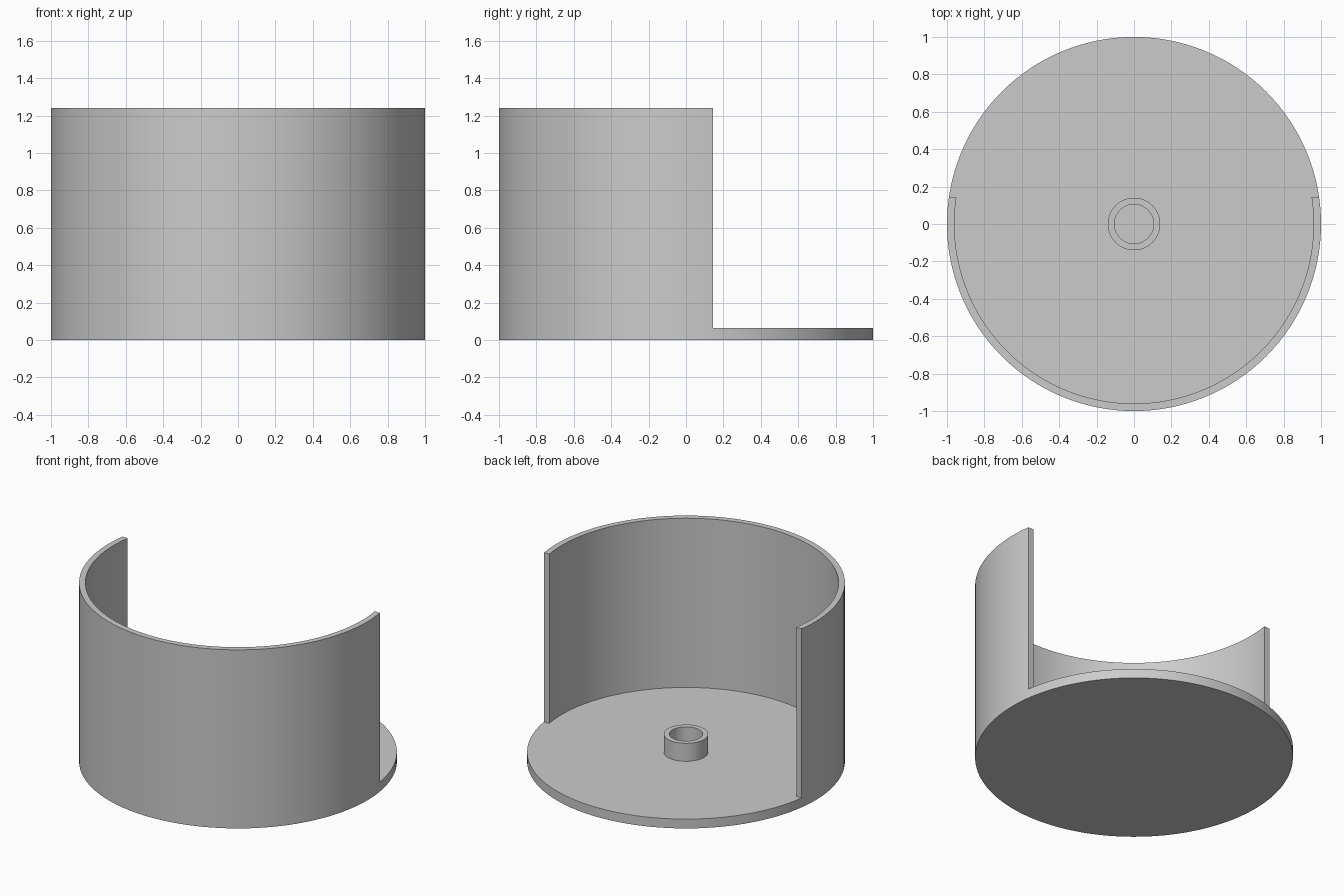
import bpy, bmesh
from math import sin, cos, asin, pi, radians

if "Cube" in bpy.data.objects:
    bpy.data.objects.remove(bpy.data.objects["Cube"])

HEIGHT, FLOOR = 1.24, 0.065        # overall height, floor thickness
OUTER, INNER = 1.0, 0.96           # wall radii
CUT_Y = 0.145                      # where the wall stops
BOSS_OUT, BOSS_IN, BOSS_TOP = 0.14, 0.105, 0.19
SEGMENTS = 128

grey = bpy.data.materials.new("plain grey")
grey.use_nodes = True
colour = (0.6, 0.6, 0.6, 1)
grey.diffuse_color = colour
grey.node_tree.nodes["Principled BSDF"].inputs["Base Color"].default_value = colour


def arc(radius, start, end, steps):
    angles = [start + (end - start) * i / steps for i in range(steps + 1)]
    return [(radius * cos(a), radius * sin(a)) for a in angles]


def prism(name, outline, bottom, top):
    """Extrude a counter-clockwise outline between two heights."""
    bm = bmesh.new()
    base = bm.faces.new([bm.verts.new((x, y, bottom)) for x, y in outline])
    grown = bmesh.ops.extrude_face_region(bm, geom=[base], use_keep_orig=True)
    verts = [v for v in grown["geom"] if isinstance(v, bmesh.types.BMVert)]
    bmesh.ops.translate(bm, vec=(0, 0, top - bottom), verts=verts)
    bmesh.ops.recalc_face_normals(bm, faces=bm.faces)
    mesh = bpy.data.meshes.new(name)
    bm.to_mesh(mesh)
    bm.free()
    mesh.materials.append(grey)
    obj = bpy.data.objects.new(name, mesh)
    bpy.context.collection.objects.link(obj)
    return obj


def carve(obj, cutter):
    """Subtract the cutter, then discard it."""
    cutter.hide_render = True
    mod = obj.modifiers.new("carve", "BOOLEAN")
    mod.operation, mod.solver, mod.object = "DIFFERENCE", "EXACT", cutter
    bpy.ops.object.select_all(action="DESELECT")
    bpy.context.view_layer.objects.active = obj
    obj.select_set(True)
    bpy.ops.object.modifier_apply(modifier=mod.name)
    bpy.data.objects.remove(cutter)
    bpy.ops.object.shade_smooth_by_angle(angle=radians(30))


def circle(radius, steps=SEGMENTS):
    return arc(radius, 0, 2 * pi, steps)[:-1]


# Round floor with the curved front wall: one cutter hollows it and opens the back
end = asin(CUT_Y / INNER)
hollow = arc(INNER, -pi - end, end, SEGMENTS)
hollow += [(1.2, CUT_Y), (1.2, 1.2), (-1.2, 1.2), (-1.2, CUT_Y)]
base_and_wall = prism("base_and_wall", circle(OUTER), 0, HEIGHT)
carve(base_and_wall, prism("hollow_cutter", hollow, FLOOR, HEIGHT + 0.2))

# Central ring standing on the floor
centre_ring = prism("centre_ring", circle(BOSS_OUT, 64), FLOOR, BOSS_TOP)
carve(centre_ring, prism("ring_cutter", circle(BOSS_IN, 64), 0, BOSS_TOP + 0.1))
